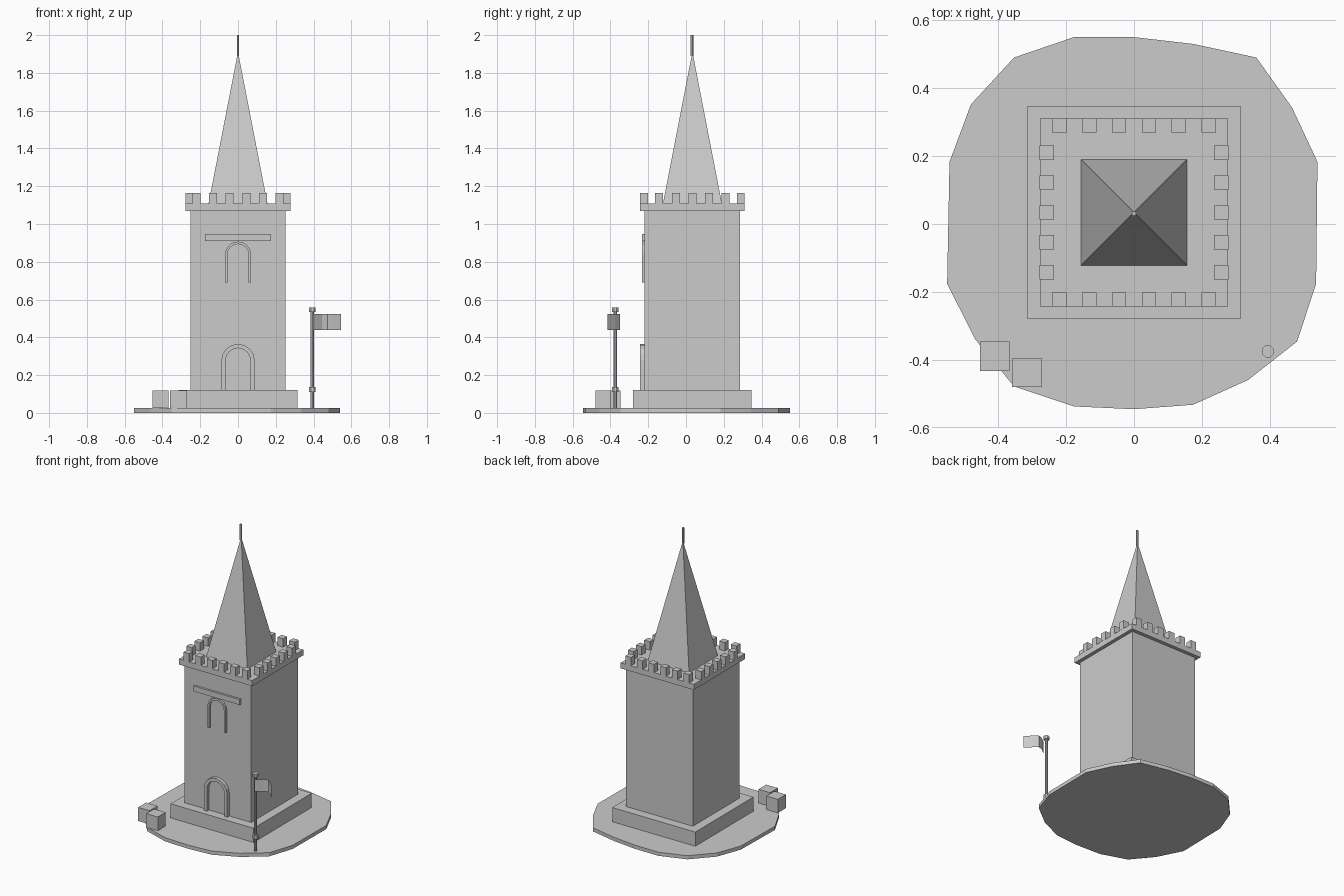
import bpy, bmesh, math

if "Cube" in bpy.data.objects:
    bpy.data.objects.remove(bpy.data.objects["Cube"])

stone = bpy.data.materials.new("light grey stone")
stone.diffuse_color = (0.6, 0.6, 0.6, 1)
stone.use_nodes = True
stone.node_tree.nodes["Principled BSDF"].inputs["Base Color"].default_value = stone.diffuse_color
CY = 0.034  # tower centre in y


def make(name, verts, faces):
    me = bpy.data.meshes.new(name)
    me.from_pydata(verts, [], faces)
    me.materials.append(stone)
    ob = bpy.data.objects.new(name, me)
    bpy.context.collection.objects.link(ob)
    return ob


def prism(name, pts, z0, z1):
    n = len(pts)
    v = [(x, y, z0) for x, y in pts] + [(x, y, z1) for x, y in pts]
    f = [tuple(reversed(range(n))), tuple(range(n, 2 * n))]
    f += [(i, (i + 1) % n, n + (i + 1) % n, n + i) for i in range(n)]
    return make(name, v, f)


def box(name, x0, x1, y0, y1, z0, z1):
    return prism(name, [(x0, y0), (x1, y0), (x1, y1), (x0, y1)], z0, z1)


def cyl(name, x, y, r, z0, z1, n=8, turn=0.0):
    a = [math.tau * i / n + turn for i in range(n)]
    return prism(name, [(x + r * math.cos(t), y + r * math.sin(t)) for t in a], z0, z1)


def arch(name, r_out, r_in, z0, top, y0, y1, n=8):
    # raised band: two legs joined by a half round
    def outline(r):
        zc = top - r_out
        arc = [(r * math.cos(math.pi * i / n), zc + r * math.sin(math.pi * i / n)) for i in range(n + 1)]
        return [(r, z0)] + arc + [(-r, z0)]
    o, i = outline(r_out), outline(r_in)
    m = len(o)
    v = [(x, y, z) for y in (y0, y1) for ring in (o, i) for x, z in ring]
    f = []
    for k in range(m - 1):
        a, b, c, d = k, m + k, 2 * m + k, 3 * m + k
        f += [(a, a + 1, b + 1, b), (c, d, d + 1, c + 1),
              (a, c, c + 1, a + 1), (b, b + 1, d + 1, d)]
    f += [(0, m, 3 * m, 2 * m), (m - 1, 3 * m - 1, 4 * m - 1, 2 * m - 1)]
    ob = make(name, v, f)
    bm = bmesh.new()
    bm.from_mesh(ob.data)
    bmesh.ops.recalc_face_normals(bm, faces=bm.faces)
    bm.to_mesh(ob.data)
    bm.free()
    return ob


# uneven ground slab
ground = [(-0.177, 0.55), (-0.353, 0.49), (-0.48, 0.352), (-0.543, 0.183), (-0.55, -0.176),
          (-0.467, -0.34), (-0.353, -0.478), (-0.177, -0.537), (0, -0.545), (0.174, -0.532),
          (0.336, -0.459), (0.48, -0.346), (0.536, -0.176), (0.54, 0.183), (0.465, 0.343),
          (0.36, 0.49), (0.174, 0.53), (0, 0.55)]
prism("ground_slab", ground, 0, 0.025)

# tower body
box("plinth", -0.314, 0.314, CY - 0.314, CY + 0.314, 0.025, 0.122)
box("tower_shaft", -0.2525, 0.2525, CY - 0.2525, CY + 0.2525, 0.122, 1.07)
box("parapet_slab", -0.277, 0.277, CY - 0.277, CY + 0.277, 1.07, 1.108)

# battlements
h = 0.021
spots = [(-0.22 + 0.088 * i, s * 0.256) for i in range(6) for s in (-1, 1)]
spots += [(s * 0.2565, -0.176 + 0.088 * i) for i in range(5) for s in (-1, 1)]
for x, y in spots:
    box("merlon", x - h, x + h, CY + y - h, CY + y + h, 1.108, 1.165)

# spire and finial
s = 0.156
make("spire", [(-s, CY - s, 1.108), (s, CY - s, 1.108), (s, CY + s, 1.108), (-s, CY + s, 1.108), (0, CY, 1.912)],
     [(3, 2, 1, 0), (0, 1, 4), (1, 2, 4), (2, 3, 4), (3, 0, 4)])
cyl("finial", 0, CY - 0.003, 0.0075, 1.89, 2.0, 6, math.pi / 6)

# front details
wall = CY - 0.2525
arch("door_arch", 0.088, 0.066, 0.122, 0.365, wall - 0.024, wall + 0.002)
arch("window_arch", 0.069, 0.056, 0.69, 0.907, wall - 0.014, wall + 0.002)
box("lintel", -0.175, 0.175, wall - 0.014, wall + 0.002, 0.91, 0.947)

# crates
box("crate_left", -0.453, -0.367, -0.432, -0.346, 0.025, 0.118)
box("crate_right", -0.359, -0.271, -0.48, -0.396, 0.025, 0.119)

# flagpole with collars
px, py = 0.394, -0.375
cyl("flagpole", px, py, 0.009, 0.02, 0.54)
cyl("pole_collar", px, py, 0.019, 0.11, 0.138, 8, math.pi / 8)
cyl("pole_cap", px, py, 0.019, 0.535, 0.557, 8, math.pi / 8)

# thin waving flag
wave = [(0.4, -0.395), (0.445, -0.36), (0.475, -0.35), (0.505, -0.375), (0.545, -0.416)]
v = [(x, y, z) for x, y in wave for z in (0.44, 0.523)]
make("flag", v, [(2 * i, 2 * i + 2, 2 * i + 3, 2 * i + 1) for i in range(4)])
